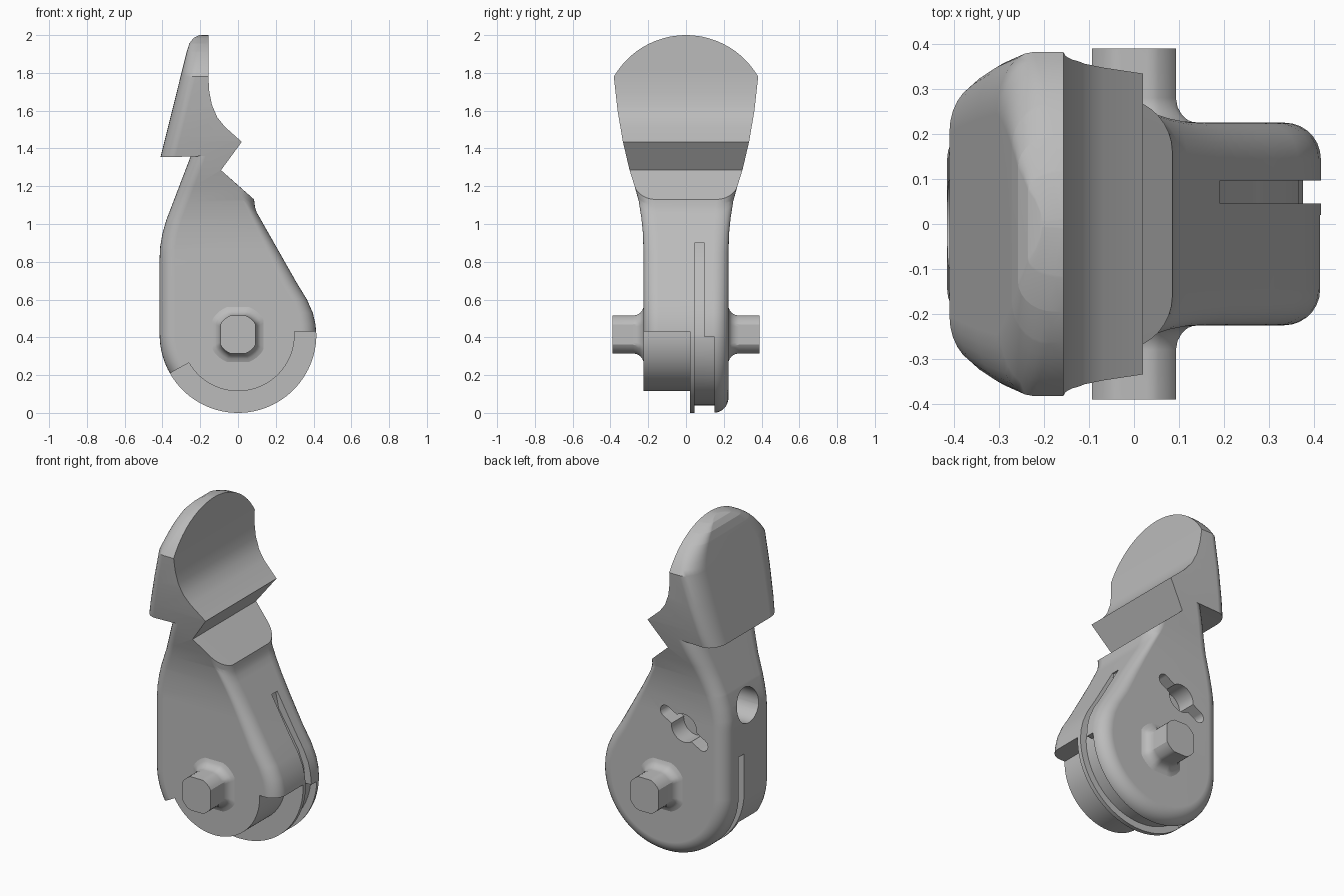
import bpy, bmesh
from math import sin, cos, pi, radians, sqrt
from mathutils import Matrix, Vector

cube = bpy.data.objects.get("Cube")
if cube:
    bpy.data.objects.remove(cube, do_unlink=True)

grey = bpy.data.materials.new("plain_grey")
grey.use_nodes = True
grey.diffuse_color = (0.5, 0.5, 0.5, 1)
grey.node_tree.nodes["Principled BSDF"].inputs["Base Color"].default_value = (0.5, 0.5, 0.5, 1)

AXIS = 0.415      # height of the pivot axis, also the radius of the round foot
HALF = 0.225      # half thickness of the body
FILLET = 0.08


def arc(radius, start, end, steps=24):
    """Points on a circle round the pivot, angles in degrees."""
    angles = [radians(start + (end - start) * i / steps) for i in range(steps + 1)]
    return [(radius * cos(a), AXIS + radius * sin(a)) for a in angles]


def finish(bm, name):
    bmesh.ops.recalc_face_normals(bm, faces=bm.faces)
    mesh = bpy.data.meshes.new(name)
    bm.to_mesh(mesh)
    bm.free()
    mesh.materials.append(grey)
    obj = bpy.data.objects.new(name, mesh)
    bpy.context.collection.objects.link(obj)
    return obj


def loft(rings):
    """Closed solid through equal-length rings of 3D points."""
    bm = bmesh.new()
    loops = [[bm.verts.new(p) for p in ring] for ring in rings]
    for a, b in zip(loops, loops[1:]):
        for i in range(len(a)):
            j = (i + 1) % len(a)
            bm.faces.new((a[i], a[j], b[j], b[i]))
    bm.faces.new(loops[0])
    bm.faces.new(loops[-1])
    return bm


def prism(name, points, y0, y1):
    return finish(loft([[(x, y, z) for x, z in points] for y in (y0, y1)]), name)


def activate(obj):
    bpy.ops.object.select_all(action='DESELECT')
    obj.select_set(True)
    bpy.context.view_layer.objects.active = obj


def cut(obj, cutter):
    cutter.hide_render = True
    mod = obj.modifiers.new("cut", 'BOOLEAN')
    mod.operation = 'DIFFERENCE'
    mod.solver = 'EXACT'
    mod.object = cutter
    activate(obj)
    bpy.ops.object.modifier_apply(modifier=mod.name)
    bpy.data.objects.remove(cutter, do_unlink=True)


def smooth(obj):
    activate(obj)
    bpy.ops.object.shade_smooth_by_angle(angle=radians(28))
    mod = obj.modifiers.new("weighted_normals", 'WEIGHTED_NORMAL')
    mod.keep_sharp = True


# Body profile: round foot, sloping front, notch, thumb plate, straight back
foot = arc(AXIS, 180, 360, 48)
slope = [(0.41, 0.47), (0.396, 0.53), (0.365, 0.6), (0.31, 0.69),
         (0.1, 1.06), (0.09, 1.09), (0.085, 1.13)]
notch = [(-0.09, 1.285), (0.02, 1.435), (-0.07, 1.515), (-0.11, 1.565),
         (-0.138, 1.63), (-0.152, 1.7), (-0.157, 1.78), (-0.157, 2.0)]
back = [(-0.205, 2.0), (-0.235, 1.985), (-0.258, 1.955), (-0.272, 1.91),
        (-0.41, 1.355), (-0.25, 1.36), (-0.38, 1.02), (-0.4, 0.95),
        (-0.412, 0.88), (-0.415, 0.82)]
profile = foot + slope + notch + back


def inset(point, d):
    """Move a profile point inwards; the notch stays sharp."""
    x, z = point
    if point in notch:
        return x, z
    if z <= AXIS + 0.001:
        k = 1 - d / AXIS
        return x * k, AXIS + (z - AXIS) * k
    if x < 0:
        return min(x + d, -0.16), z
    return x - d, z + (0.87 * d if z > 1 else 0)


widths = [(0.85, 0.225), (0.95, 0.228), (1.03, 0.236), (1.12, 0.25), (1.2, 0.272),
          (1.29, 0.3), (1.44, 0.335), (1.6, 0.362), (1.78, 0.382)]


def half_width(z):
    if z <= widths[0][0]:
        return HALF
    if z >= widths[-1][0]:
        return max(0.01, sqrt(max(0, 0.4416 ** 2 - (z - 1.5584) ** 2)))
    for (z0, w0), (z1, w1) in zip(widths, widths[1:]):
        if z <= z1:
            return w0 + (w1 - w0) * (z - z0) / (z1 - z0)


half_rings = []
for i in range(8):
    a = pi / 2 * (1 - i / 7)
    half_rings.append((HALF - FILLET * (1 - sin(a)), FILLET * (1 - cos(a))))
stations = half_rings + [(-y, d) for y, d in reversed(half_rings)]
bm = loft([[(p[0], y, p[1]) for p in (inset(q, d) for q in profile)] for y, d in stations])

# Slice by height, then flare the sides and round off the plate top
levels = [w[0] for w in widths] + [1.78 + 0.22 * sin(pi / 2 * i / 12) for i in range(1, 12)]
for z in levels:
    bmesh.ops.bisect_plane(bm, geom=bm.verts[:] + bm.edges[:] + bm.faces[:],
                           plane_co=(0, 0, z), plane_no=(0, 0, 1), dist=1e-5)
for v in bm.verts:
    v.co.y *= half_width(v.co.z) / HALF
body = finish(bm, "lever_body")

# Front step that leaves a smaller round boss
step = ([(0.6, 0.43), (0.3, 0.43)] + arc(0.3, 0, -150, 40)
        + [(-0.36, 0.21), (-0.6, 0.07), (-0.6, -0.3), (0.6, -0.3)])
cut(body, prism("step_cutter", step, -0.6, 0.02))

# Narrow groove round the foot and up both edges
groove = ([(-0.6, 0.64), (-0.375, 0.64)] + arc(0.375, 180, 360, 40)
          + [(0.365, 0.5), (0.33, 0.59), (0.275, 0.68), (0.2, 0.8), (0.18, 0.9),
             (0.6, 0.9), (0.6, -0.3), (-0.6, -0.3)])
cut(body, prism("groove_cutter", groove, 0.045, 0.097))

# Wider part of the groove under the foot
wide = arc(0.375, -2, -125, 30) + [(-0.4, -0.3), (0.6, -0.3), (0.6, 0.4)]
cut(body, prism("wide_groove_cutter", wide, 0.046, 0.15))

# Round hole in the back edge
bm = bmesh.new()
bmesh.ops.create_cone(bm, cap_ends=True, segments=40, radius1=0.1, radius2=0.1, depth=0.5,
                      matrix=Matrix.Translation((-0.4, 0, 0.91)) @ Matrix.Rotation(pi / 2, 4, 'Y'))
cut(body, finish(bm, "hole_cutter"))

# Winged keyhole pocket on the far side
turn = radians(30)
centre = Vector((-0.145, 0.79))
key = []
for side in (0, pi):
    for i in range(13):                        # rounded wing end
        a = -pi / 2 + pi * i / 12
        key.append((0.14 + 0.035 * cos(a), 0.035 * sin(a), side))
    for i in range(17):                        # round middle
        a = radians(25 + 130 * i / 16)
        key.append((0.083 * cos(a), 0.083 * sin(a), side))
outline = []
for u, v, side in key:
    a = turn + side
    outline.append((centre.x + u * cos(a) - v * sin(a), centre.y + u * sin(a) + v * cos(a)))
cut(body, prism("keyhole_cutter", outline, 0.11, 0.5))
smooth(body)

# Pivot pin with flats, flaring into the body at both sides
ends = [(0.39, 1), (0.28, 1), (0.26, 1.04), (0.243, 1.14), (0.231, 1.28), (0.224, 1.48)]
rings = []
for y, k in ends + [(-y, k) for y, k in reversed(ends)]:
    ring = []
    for i in range(48):
        a = 2 * pi * i / 48
        x = max(-0.093, min(0.093, 0.108 * cos(a)))
        z = max(-0.1, min(0.1, 0.108 * sin(a)))
        ring.append((x * k, y, AXIS + z * k))
    rings.append(ring)
smooth(finish(loft(rings), "pivot_pin"))
